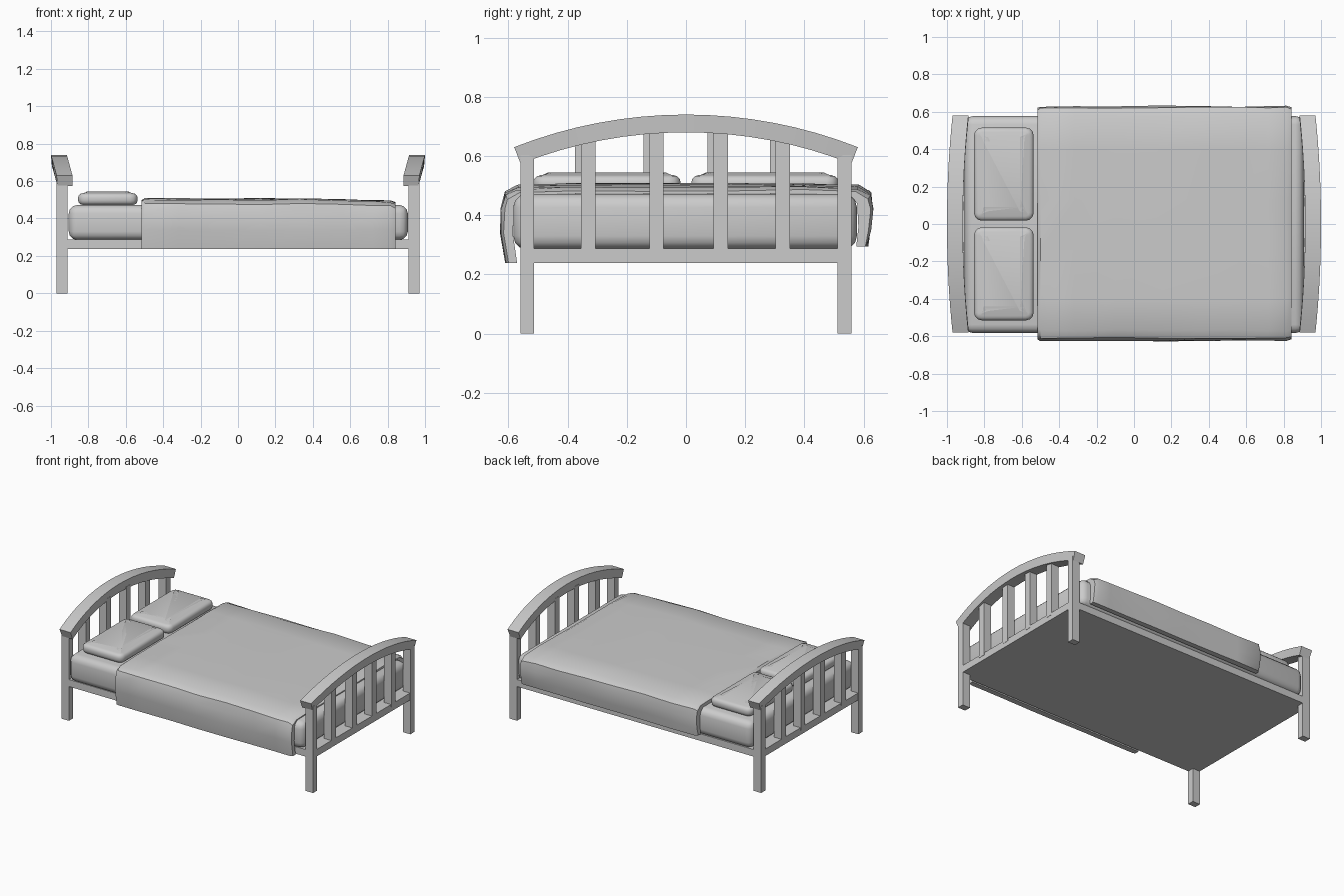
import bpy, bmesh, math, random
from mathutils import Vector

if "Cube" in bpy.data.objects:
    bpy.data.objects.remove(bpy.data.objects["Cube"])

random.seed(4)


def finish(name, bm, smooth=None):
    """Turn a bmesh into a named object, optionally smoothed below an angle."""
    bmesh.ops.recalc_face_normals(bm, faces=bm.faces)
    mesh = bpy.data.meshes.new(name)
    bm.to_mesh(mesh)
    bm.free()
    if smooth:
        mesh.shade_smooth()
        mesh.set_sharp_from_angle(angle=math.radians(smooth))
    obj = bpy.data.objects.new(name, mesh)
    bpy.context.collection.objects.link(obj)
    return obj


def box_bm(lo, hi):
    bm = bmesh.new()
    bmesh.ops.create_cube(bm, size=1)
    for v in bm.verts:
        v.co = Vector([a + (c + 0.5) * (b - a) for a, b, c in zip(lo, hi, v.co)])
    return bm


def box(name, lo, hi):
    return finish(name, box_bm(lo, hi))


def loft(name, rings, smooth=None):
    """Skin a list of closed rings and cap both ends."""
    bm = bmesh.new()
    rows = [[bm.verts.new(p) for p in ring] for ring in rings]
    n = len(rows[0])
    for a, b in zip(rows, rows[1:]):
        for i in range(n):
            j = (i + 1) % n
            bm.faces.new((a[i], a[j], b[j], b[i]))
    bm.faces.new(rows[0])
    bm.faces.new(rows[-1])
    return finish(name, bm, smooth)


# Arch of the end rails: concentric arcs
ARC_Z, R_OUT, R_IN, A_MAX = -0.844, 1.584, 1.524, 0.375


def arch_under(y):
    return ARC_Z + math.sqrt(R_IN ** 2 - y * y)


def end_board(label, side):
    """Legs, slats and bowed arched rail of one bed end."""
    x0, x1 = sorted((side * 0.97, side * 0.912))
    shift = -0.02 if side < 0 else 0
    for k, y in enumerate((-0.536, 0.535)):
        box(f"{label}_leg_{k}", (x0, y - 0.023, 0), (x1, y + 0.023, arch_under(y) + 0.02))
    for k, y in enumerate((-0.33, -0.1, 0.117, 0.327)):
        y += shift
        box(f"{label}_slat_{k}", (x0, y - 0.024, 0.27), (x1, y + 0.024, arch_under(y) + 0.015))
    rings = []
    for i in range(17):
        t = i / 8 - 1
        a = t * A_MAX
        bow = 0.03 * t * t
        rings.append([(side * (x - bow), r * math.sin(a), ARC_Z + r * math.cos(a))
                      for x, r in ((1.0, R_OUT), (0.915, R_OUT), (0.915, R_IN), (0.995, R_IN))])
    loft(f"{label}_arched_rail", rings, 30)


end_board("headboard", -1)
end_board("footboard", 1)

# Base slab
box("bed_base", (-0.968, -0.558, 0.238), (0.968, 0.558, 0.287))

# Mattress
bm = box_bm((-0.905, -0.583, 0.285), (0.908, 0.577, 0.472))
bmesh.ops.bevel(bm, geom=bm.edges[:], offset=0.045, segments=3, profile=0.5, affect='EDGES')
finish("mattress", bm, 30)


# Pillows: rounded boxes, slightly crowned
def pillow(name, y0, y1):
    bm = box_bm((-0.855, y0, 0.473), (-0.537, y1, 0.535))
    bmesh.ops.bevel(bm, geom=[e for e in bm.edges
                              if abs(e.verts[0].co.z - e.verts[1].co.z) > 0.03],
                    offset=0.04, segments=3, profile=0.5, affect='EDGES')
    rims = [e for e in bm.edges if abs(e.verts[0].co.z - e.verts[1].co.z) < 1e-4]
    bmesh.ops.bevel(bm, geom=rims, offset=0.024, segments=3, profile=0.5, affect='EDGES')
    # raise the middle of the top with an inset
    top = max(bm.faces, key=lambda f: f.calc_center_median().z)
    bmesh.ops.inset_region(bm, faces=[top], thickness=0.05, depth=0.01)
    finish(name, bm, 35)


pillow("pillow_left", -0.515, -0.018)
pillow("pillow_right", 0.018, 0.515)

# Blanket: thick draped cross-section carried along the bed
outer = [(-0.608, 0.238), (-0.624, 0.34), (-0.624, 0.42), (-0.608, 0.478), (-0.57, 0.5),
         (-0.4, 0.505), (-0.13, 0.506), (0.13, 0.506), (0.4, 0.506), (0.58, 0.502),
         (0.622, 0.48), (0.63, 0.42), (0.622, 0.35), (0.612, 0.295)]
inner = [(0.575, 0.295), (0.582, 0.36), (0.578, 0.44), (0.55, 0.472), (0.2, 0.474),
         (-0.2, 0.474), (-0.54, 0.472), (-0.578, 0.44), (-0.585, 0.34), (-0.57, 0.238)]
stations = (-0.515, -0.5, -0.32, -0.1, 0.12, 0.34, 0.56, 0.72, 0.815, 0.843)
rings = []
for s, x in enumerate(stations):
    end = s in (0, len(stations) - 1)
    ring = []
    for k, (y, z) in enumerate(outer + inner):
        if k < len(outer):
            sag = 0.012 * max(0, x - 0.3) / 0.5 if z > 0.45 else 0
            wob = 0.004
            if end:
                y *= 0.985
                sag += 0.01 if z > 0.45 else 0
            y += random.uniform(-wob, wob)
            if z > 0.3:
                z += random.uniform(-wob, wob) - sag
        ring.append((x, y, z))
    rings.append(ring)
loft("blanket", rings, 40)
